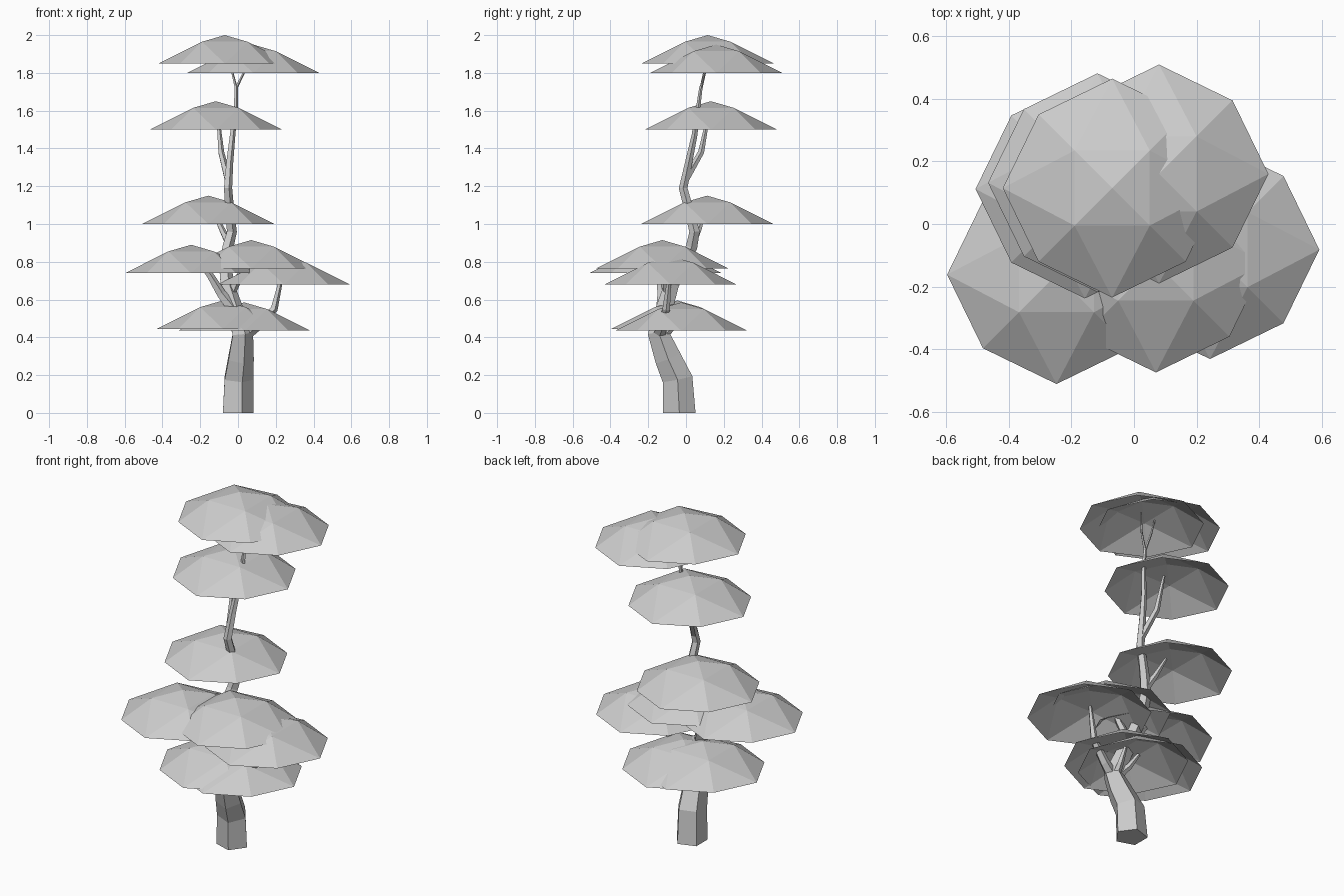
import bpy, bmesh
from math import cos, sin, pi
from mathutils import Vector


def finish(bm, name):
    me = bpy.data.meshes.new(name)
    bm.to_mesh(me)
    bm.free()
    ob = bpy.data.objects.new(name, me)
    bpy.context.collection.objects.link(ob)
    return ob


def canopy(name, x, y, z):
    """Open umbrella: apex, four-point ring on the diagonals, eight-point rim."""
    bm = bmesh.new()
    apex = bm.verts.new((x, y, z + 0.15))
    ring = []
    for k in range(4):
        a = pi / 4 + k * pi / 2
        ring.append(bm.verts.new((x + 0.17 * cos(a), y + 0.17 * sin(a), z + 0.115)))
    rim = []
    for k in range(8):
        r = 0.333 if k % 2 else 0.35
        a = k * pi / 4
        rim.append(bm.verts.new((x + r * cos(a), y + r * sin(a), z)))
    for k in range(4):
        p, q = ring[k], ring[(k + 1) % 4]
        a, b, c = rim[2 * k], rim[2 * k + 1], rim[(2 * k + 2) % 8]
        for f in ((apex, p, q), (p, a, b), (p, b, c), (p, c, q)):
            bm.faces.new(f)
    return finish(bm, name)


def limb(name, pts, sides=5):
    """Tapered tube through points (x, y, z, radius)."""
    bm = bmesh.new()
    loops = []
    for i, (x, y, z, r) in enumerate(pts):
        t = Vector(pts[min(i + 1, len(pts) - 1)][:3]) - Vector(pts[max(i - 1, 0)][:3])
        if i == 0 and z == 0:
            t = Vector((0, 0, 1))
        rot = Vector((0, 0, 1)).rotation_difference(t.normalized())
        loops.append([bm.verts.new(Vector((x, y, z)) + rot @ Vector(
            (r * cos(2 * pi * k / sides), r * sin(2 * pi * k / sides), 0)))
            for k in range(sides)])
    for a, b in zip(loops, loops[1:]):
        for k in range(sides):
            n = (k + 1) % sides
            bm.faces.new((a[k], a[n], b[n], b[k]))
    bm.faces.new(loops[0][::-1])
    bm.faces.new(loops[-1])
    return finish(bm, name)


# Foliage pads
for i, c in enumerate([(-0.07, 0.115, 1.85), (0.08, 0.16, 1.80), (-0.117, 0.132, 1.50),
                       (-0.157, 0.112, 1.0), (-0.248, -0.162, 0.74), (0.07, -0.125, 0.765),
                       (0.243, -0.082, 0.68), (-0.08, -0.045, 0.445), (0.033, -0.025, 0.435)]):
    canopy(f"canopy_{i + 1}", *c)

# Winding trunk
limb("trunk", [
    (-0.007, -0.035, 0, 0.09), (-0.003, -0.045, 0.18, 0.084), (0.01, -0.095, 0.29, 0.074),
    (0.02, -0.145, 0.42, 0.06), (-0.02, -0.115, 0.55, 0.047), (-0.06, -0.075, 0.68, 0.04),
    (-0.07, -0.02, 0.78, 0.036), (-0.055, 0.03, 0.88, 0.032), (-0.035, 0.045, 0.96, 0.029),
    (-0.045, 0.02, 1.06, 0.026), (-0.055, -0.015, 1.19, 0.024), (-0.045, 0.015, 1.33, 0.02),
    (-0.03, 0.045, 1.47, 0.016), (-0.012, 0.065, 1.62, 0.012), (-0.01, 0.08, 1.73, 0.009)])

# Branches carrying each pad
branches = [
    [(-0.01, 0.08, 1.72, 0.008), (-0.035, 0.1, 1.82, 0.006), (-0.06, 0.11, 1.94, 0.004)],
    [(-0.01, 0.08, 1.72, 0.008), (0.03, 0.1, 1.8, 0.006), (0.07, 0.14, 1.9, 0.004)],
    [(-0.055, 0.0, 1.24, 0.02), (-0.09, 0.08, 1.38, 0.017), (-0.108, 0.12, 1.58, 0.008)],
    [(-0.05, 0.035, 0.9, 0.022), (-0.09, 0.07, 0.98, 0.016), (-0.14, 0.1, 1.09, 0.008)],
    [(-0.02, -0.125, 0.54, 0.035), (-0.09, -0.125, 0.63, 0.027), (-0.15, -0.14, 0.73, 0.02),
     (-0.23, -0.16, 0.83, 0.01)],
    [(-0.045, -0.09, 0.62, 0.027), (0.01, -0.11, 0.73, 0.02), (0.06, -0.125, 0.85, 0.01)],
    [(0.03, -0.145, 0.41, 0.035), (0.1, -0.125, 0.46, 0.028), (0.19, -0.105, 0.55, 0.021),
     (0.235, -0.085, 0.74, 0.01)],
    [(0.01, -0.14, 0.41, 0.025), (-0.04, -0.09, 0.47, 0.018), (-0.075, -0.05, 0.54, 0.01)],
    [(0.025, -0.13, 0.39, 0.025), (0.035, -0.07, 0.46, 0.018), (0.033, -0.03, 0.54, 0.01)],
]
for i, pts in enumerate(branches):
    limb(f"branch_{i + 1}", pts)
